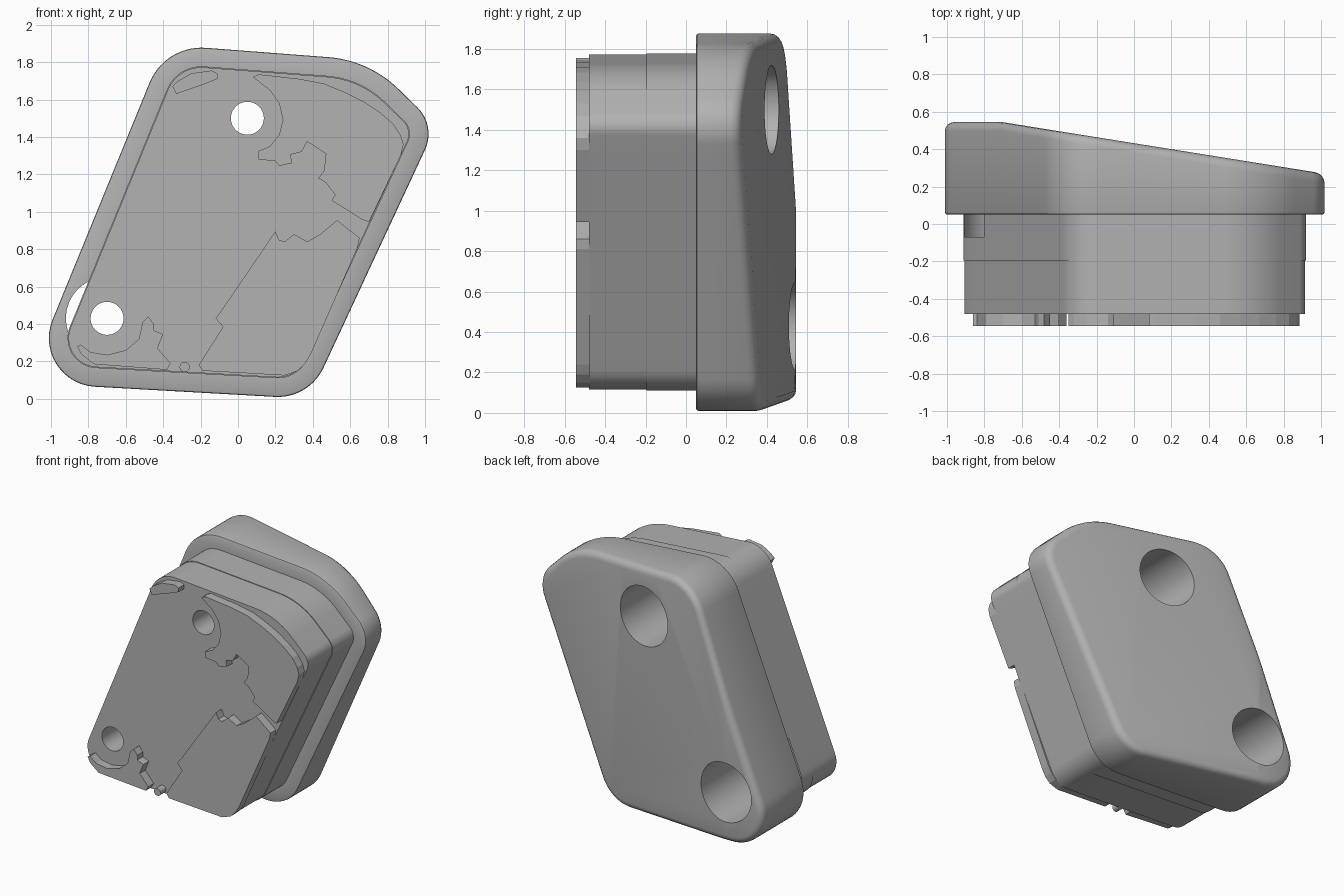
import bpy
import bmesh
from math import tan, pi
from mathutils import Vector, Matrix

default = bpy.data.objects.get("Cube")
if default:
    bpy.data.objects.remove(default, do_unlink=True)

grey = bpy.data.materials.new("plain grey")
grey.use_nodes = True
colour = (0.45, 0.45, 0.45, 1)
grey.diffuse_color = colour
grey.node_tree.nodes["Principled BSDF"].inputs["Base Color"].default_value = colour


def make_object(name, bm):
    bmesh.ops.recalc_face_normals(bm, faces=bm.faces)
    mesh = bpy.data.meshes.new(name)
    bm.to_mesh(mesh)
    bm.free()
    mesh.materials.append(grey)
    obj = bpy.data.objects.new(name, mesh)
    bpy.context.collection.objects.link(obj)
    return obj


def activate(obj):
    bpy.ops.object.select_all(action="DESELECT")
    obj.select_set(True)
    bpy.context.view_layer.objects.active = obj


def rounded_outline(corners, steps=14, spacing=0.1):
    """Closed outline with a fillet at every corner (x, z, radius)."""
    outline = []
    count = len(corners)
    for i, (x, z, radius) in enumerate(corners):
        corner = Vector((x, z))
        to_prev = (Vector(corners[i - 1][:2]) - corner).normalized()
        to_next = (Vector(corners[(i + 1) % count][:2]) - corner).normalized()
        half = to_prev.angle(to_next) / 2
        reach = radius / tan(half)
        start = corner + to_prev * reach
        centre = corner + (to_prev + to_next).normalized() * (reach**2 + radius**2) ** 0.5
        sweep = pi - 2 * half
        # Straight run from the previous fillet
        if outline:
            run = start - outline[-1]
            pieces = max(1, int(run.length / spacing))
            outline += [outline[-1] + run * k / pieces for k in range(1, pieces)]
        for k in range(steps + 1):
            outline.append(centre + Matrix.Rotation(sweep * k / steps, 2) @ (start - centre))
    run = outline[0] - outline[-1]
    pieces = max(1, int(run.length / spacing))
    outline += [outline[-1] + run * k / pieces for k in range(1, pieces)]
    return outline


def inset(outline, amount):
    result = []
    for i, point in enumerate(outline):
        before = (point - outline[i - 1]).normalized()
        after = (outline[(i + 1) % len(outline)] - point).normalized()
        along = (before + after).normalized()
        result.append(point + Vector((-along.y, along.x)) * amount)
    return result


def back_depth(x):
    """Sloping back surface, level beyond the crease."""
    return min(0.545, 0.432 - 0.16 * x)


# Housing: narrow plug in front, wide flange with a sloping back
outline = rounded_outline([
    (-1.13, 0.085, 0.26),
    (0.38, 0.0, 0.27),
    (1.06, 1.46, 0.2),
    (0.70, 1.81, 0.6),
    (-0.39, 1.893, 0.3),
])
front_rings = [(0.105, -0.48), (0.105, -0.195), (0.1, -0.195),
               (0.1, 0.05), (0.012, 0.05), (0.003, 0.054), (0, 0.065)]
back_rings = [(0, 0.05), (0.004, 0.03), (0.015, 0.014), (0.03, 0.004), (0.05, 0)]

bm = bmesh.new()
rings = []
for amount, y in front_rings:
    rings.append([bm.verts.new((p.x, y, p.y)) for p in inset(outline, amount)])
for amount, drop in back_rings:
    rings.append([bm.verts.new((p.x, back_depth(p.x) - drop, p.y)) for p in inset(outline, amount)])
for low, high in zip(rings, rings[1:]):
    for i in range(len(low)):
        bm.faces.new((low[i - 1], low[i], high[i], high[i - 1]))
bm.faces.new(rings[0])
back = bm.faces.new(rings[-1])
# Crease across the back
bmesh.ops.bisect_plane(bm, geom=[back] + list(back.edges) + list(back.verts),
                       plane_co=(-0.7, 0, 0), plane_no=(1, 0, 0))
housing = make_object("housing", bm)


def rod(name, x, z, radius, front, rear):
    bm = bmesh.new()
    place = Matrix.Translation((x, (front + rear) / 2, z)) @ Matrix.Rotation(pi / 2, 4, "X")
    bmesh.ops.create_cone(bm, cap_ends=True, segments=64, radius1=radius,
                          radius2=radius, depth=rear - front, matrix=place)
    return make_object(name, bm)


# Screw holes with wide counterbores from the back
for x, z in [(0.05, 1.5), (-0.7, 0.43)]:
    for radius, front in [(0.22, -0.07), (0.088, -0.9)]:
        cutter = rod("hole_cutter", x, z, radius, front, 0.9)
        cutter.hide_render = True
        cut = housing.modifiers.new("hole", "BOOLEAN")
        cut.operation = "DIFFERENCE"
        cut.solver = "EXACT"
        cut.object = cutter
        activate(housing)
        bpy.ops.object.modifier_apply(modifier=cut.name)
        bpy.data.objects.remove(cutter, do_unlink=True)
activate(housing)
bpy.ops.object.shade_smooth_by_angle(angle=0.6)


# Raised pads on the front face
def pad(name, points):
    bm = bmesh.new()
    face = bm.faces.new([bm.verts.new((x, -0.545, z)) for x, z in points])
    wall = bmesh.ops.extrude_face_region(bm, geom=[face], use_keep_orig=True)
    moved = [v for v in wall["geom"] if isinstance(v, bmesh.types.BMVert)]
    bmesh.ops.translate(bm, vec=(0, 0.07, 0), verts=moved)
    return make_object(name, bm)


pad("upper_left_pad", [
    (-.35, 1.67), (-.32, 1.7), (-.25, 1.74), (-.14, 1.755),
    (-.11, 1.74), (-.11, 1.71), (-.2, 1.675), (-.33, 1.63)])
pad("upper_right_pad", [
    (.08, 1.72), (.11, 1.735), (.33, 1.71), (.46, 1.685), (.57, 1.64), (.67, 1.59),
    (.76, 1.53), (.83, 1.47), (.87, 1.41), (.885, 1.36), (.87, 1.3),
    (.7, .945), (.66, .96), (.55, 1.03), (.5, 1.06), (.52, 1.09), (.47, 1.155),
    (.43, 1.18), (.46, 1.22), (.47, 1.31), (.37, 1.375), (.34, 1.32),
    (.28, 1.305), (.29, 1.26), (.22, 1.245), (.2, 1.27), (.11, 1.28),
    (.11, 1.325), (.17, 1.35), (.22, 1.41), (.24, 1.49), (.22, 1.58), (.17, 1.65)])
pad("lower_right_pad", [
    (.2, .895), (.22, .85), (.25, .84), (.3, .88), (.37, .84), (.44, .88),
    (.53, .955), (.65, .86), (.64, .81), (.39, .24), (.36, .19), (.32, .15),
    (.25, .125), (-.19, .15), (-.21, .18), (-.08, .385), (-.12, .43), (-.09, .47)])
pad("lower_left_pad", [
    (-.86, .28), (-.84, .29), (-.79, .25), (-.7, .235), (-.6, .26), (-.53, .32),
    (-.51, .41), (-.48, .44), (-.45, .4), (-.45, .365), (-.4, .345),
    (-.43, .27), (-.36, .19), (-.38, .155), (-.77, .185), (-.84, .24)])
rod("round_pad", -0.285, 0.17, 0.027, -0.545, -0.475)
